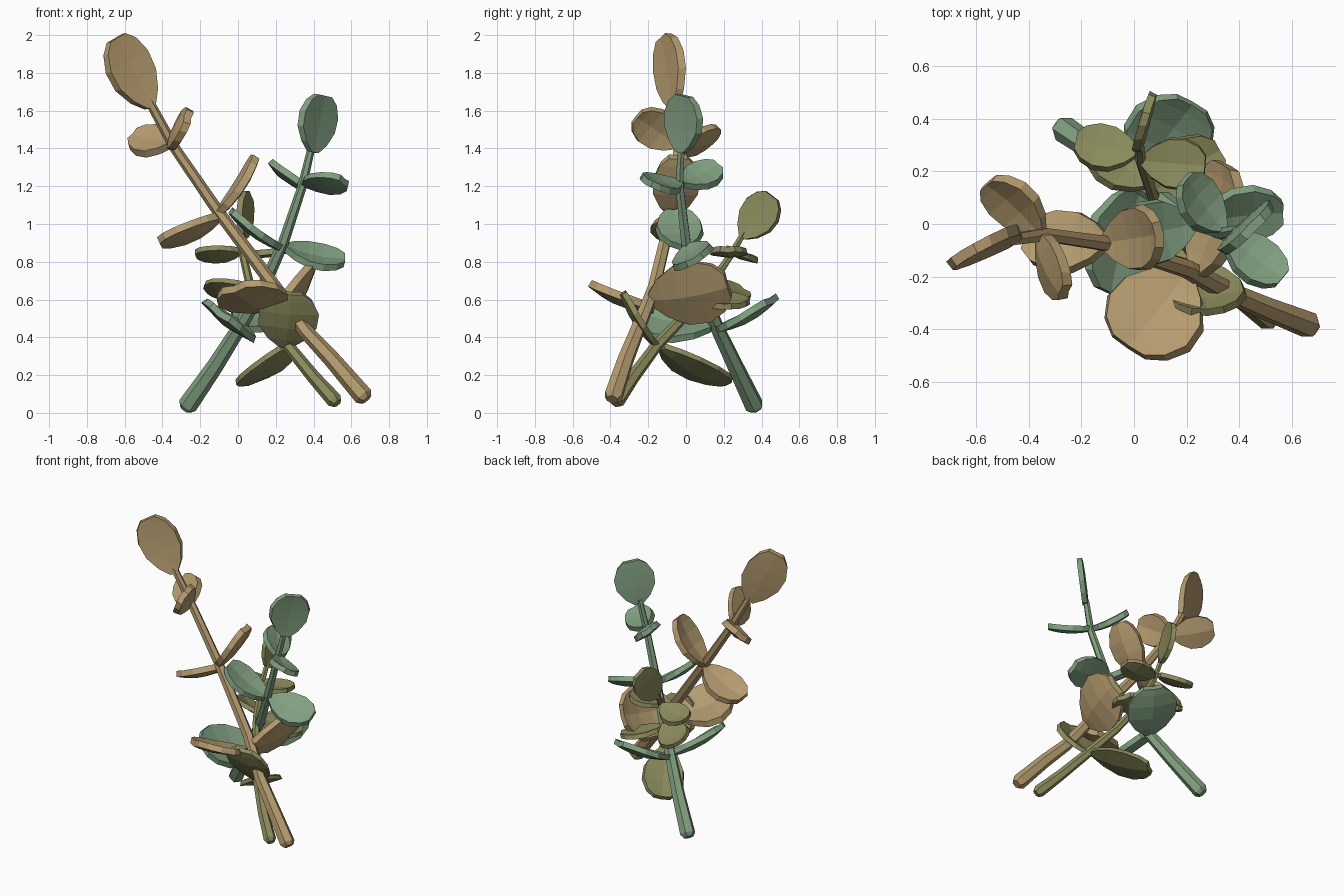
import bpy, bmesh
from math import sin, cos, pi
from mathutils import Vector

if "Cube" in bpy.data.objects:
    bpy.data.objects.remove(bpy.data.objects["Cube"])

# Leaf outline: (position along leaf, half-width fraction)
OUTLINE = [(0, .2), (.16, .62), (.4, .96), (.66, 1.0), (.88, .76), (1, .4)]


def make_object(name, bm, mat):
    bmesh.ops.recalc_face_normals(bm, faces=bm.faces)
    me = bpy.data.meshes.new(name)
    bm.to_mesh(me)
    bm.free()
    me.materials.append(mat)
    ob = bpy.data.objects.new(name, me)
    bpy.context.collection.objects.link(ob)


def material(name, rgb):
    mat = bpy.data.materials.new(name)
    mat.diffuse_color = (*rgb, 1)
    mat.use_nodes = True
    mat.node_tree.nodes["Principled BSDF"].inputs["Base Color"].default_value = mat.diffuse_color
    return mat


def stem(name, path, r0, r1, mat):
    # six-sided tapering tube with a chamfered cut end
    pts = [Vector(p) for p in path]
    pts.insert(1, pts[0] + (pts[1] - pts[0]).normalized() * .025)
    n = len(pts) - 1
    bm = bmesh.new()
    rings = []
    for i, p in enumerate(pts):
        d = (pts[min(i + 1, n)] - pts[max(i - 1, 0)]).normalized()
        u = d.cross(Vector((0, 1, 0))).normalized()
        v = d.cross(u)
        r = r0 * .65 if i == 0 else r0 + (r1 - r0) * ((i - 1) / (n - 1)) ** .8
        rings.append([bm.verts.new(p + (u * cos(k * pi / 3) + v * sin(k * pi / 3)) * r) for k in range(6)])
    for a, b in zip(rings, rings[1:]):
        for k in range(6):
            bm.faces.new((a[k], a[(k + 1) % 6], b[(k + 1) % 6], b[k]))
    bm.faces.new(rings[0])
    bm.faces.new(rings[-1])
    make_object(name, bm, mat)


def leaf(name, base, tip, normal, width, thick, mat, cup):
    # thick, slightly cupped paddle with a centre crease
    base, tip = Vector(base), Vector(tip)
    d = tip - base
    n = Vector(normal)
    n = (n - d * (n.dot(d) / d.length_squared)).normalized()
    side = d.normalized().cross(n)
    bm = bmesh.new()
    layers = []
    for h, inset in ((thick / 2, .92), (-thick / 2, 1.0)):
        rows = []
        for t, w in OUTLINE:
            mid = base + d * t + n * (h + cup * d.length * ((2 * t - 1) ** 2 - .8))
            rows.append([bm.verts.new(mid + side * (s * w * width / 2 * inset) + n * (cup * width * abs(s) * w))
                         for s in (-1, 0, 1)])
        layers.append(rows)
    last = len(OUTLINE) - 1
    for rows in layers:
        for i in range(last):
            for j in range(2):
                bm.faces.new((rows[i][j], rows[i][j + 1], rows[i + 1][j + 1], rows[i + 1][j]))
    # rim between the two skins
    a, b = layers
    loop = [(i, 0) for i in range(last + 1)] + [(last, 1)] + [(i, 2) for i in range(last, -1, -1)] + [(0, 1)]
    for (i, j), (k, l) in zip(loop, loop[1:] + loop[:1]):
        bm.faces.new((a[i][j], a[k][l], b[k][l], b[i][j]))
    make_object(name, bm, mat)


def branch(name, mat, path, r0, r1, thick, leaves):
    # each leaf: base, tip, facing direction, width
    stem(name + "_stem", path, r0, r1, mat)
    labels = ["tip", "upper_a", "upper_b", "middle_a", "middle_b", "lower_a", "lower_b"]
    for label, (b, t, n, w) in zip(labels, leaves):
        leaf(f"{name}_leaf_{label}", b, t, n, w, thick, mat, .02 if label == "tip" else .07)


# Tall tan branch
branch("tan_branch", material("tan", (.46, .33, .16)),
       [(.68, -.39, .07), (.5, -.32, .28), (.36, -.26, .43), (.2, -.17, .66), (-.1, -.075, 1.06),
        (-.34, -.04, 1.41), (-.47, -.06, 1.65)], .052, .024, .04, [
    ((-.465, -.06, 1.62), (-.645, -.115, 1.985), (.48, -.87, .1), .28),
    ((-.35, -.03, 1.42), (-.55, .16, 1.46), (-.3, -.6, .7), .22),
    ((-.36, -.05, 1.42), (-.27, -.26, 1.57), (.85, .2, -.4), .22),
    ((-.1, -.07, 1.03), (-.41, -.06, .89), (-.4, .3, .85), .25),
    ((-.1, -.07, 1.05), (.1, -.04, 1.35), (-.8, -.1, .55), .25),
    ((.2, -.19, .55), (-.02, -.47, .65), (.1, .52, .83), .39),
    ((.25, -.19, .6), (.36, .22, .67), (-.84, .1, .5), .38)])

# Medium green branch
branch("green_branch", material("green", (.22, .35, .22)),
       [(-.28, .37, .02), (-.12, .26, .25), (0, .17, .44), (.14, .07, .68), (.24, 0, .9),
        (.34, -.035, 1.2), (.39, -.025, 1.41)], .052, .02, .035, [
    ((.395, -.025, 1.38), (.45, -.01, 1.68), (.69, -.71, -.1), .27),
    ((.35, -.04, 1.21), (.56, -.21, 1.22), (.2, .42, .88), .2),
    ((.33, -.02, 1.21), (.19, .17, 1.3), (.6, .1, .75), .2),
    ((.25, .01, .87), (.56, .05, .8), (.25, -.48, .83), .24),
    ((.22, 0, .87), (-.04, -.06, 1.06), (.6, 0, .8), .25),
    ((.02, .14, .45), (-.1, -.26, .52), (.6, -.05, .8), .34),
    ((.02, .18, .44), (.22, .46, .59), (0, -.47, .88), .34)])

# Short olive branch
branch("olive_branch", material("olive", (.26, .26, .11)),
       [(.525, -.375, .05), (.4, -.28, .19), (.27, -.16, .35), (.15, -.01, .51), (.07, .11, .65),
        (.025, .24, .84), (.02, .31, .96)], .042, .017, .03, [
    ((.02, .3, .93), (.055, .455, 1.15), (.95, -.28, .05), .22),
    ((.01, .27, .85), (-.22, .31, .83), (.1, .35, .93), .19),
    ((.03, .24, .84), (.27, .22, .86), (-.1, 0, 1), .2),
    ((.06, .15, .66), (-.16, .3, .64), (.1, .5, .83), .22),
    ((.08, .13, .63), (.32, .28, .56), (.3, 0, .95), .24),
    ((.25, -.16, .35), (.28, -.34, .63), (0, .8, .6), .32),
    ((.25, -.13, .34), (.05, .21, .15), (-.4, .3, .85), .28)])
